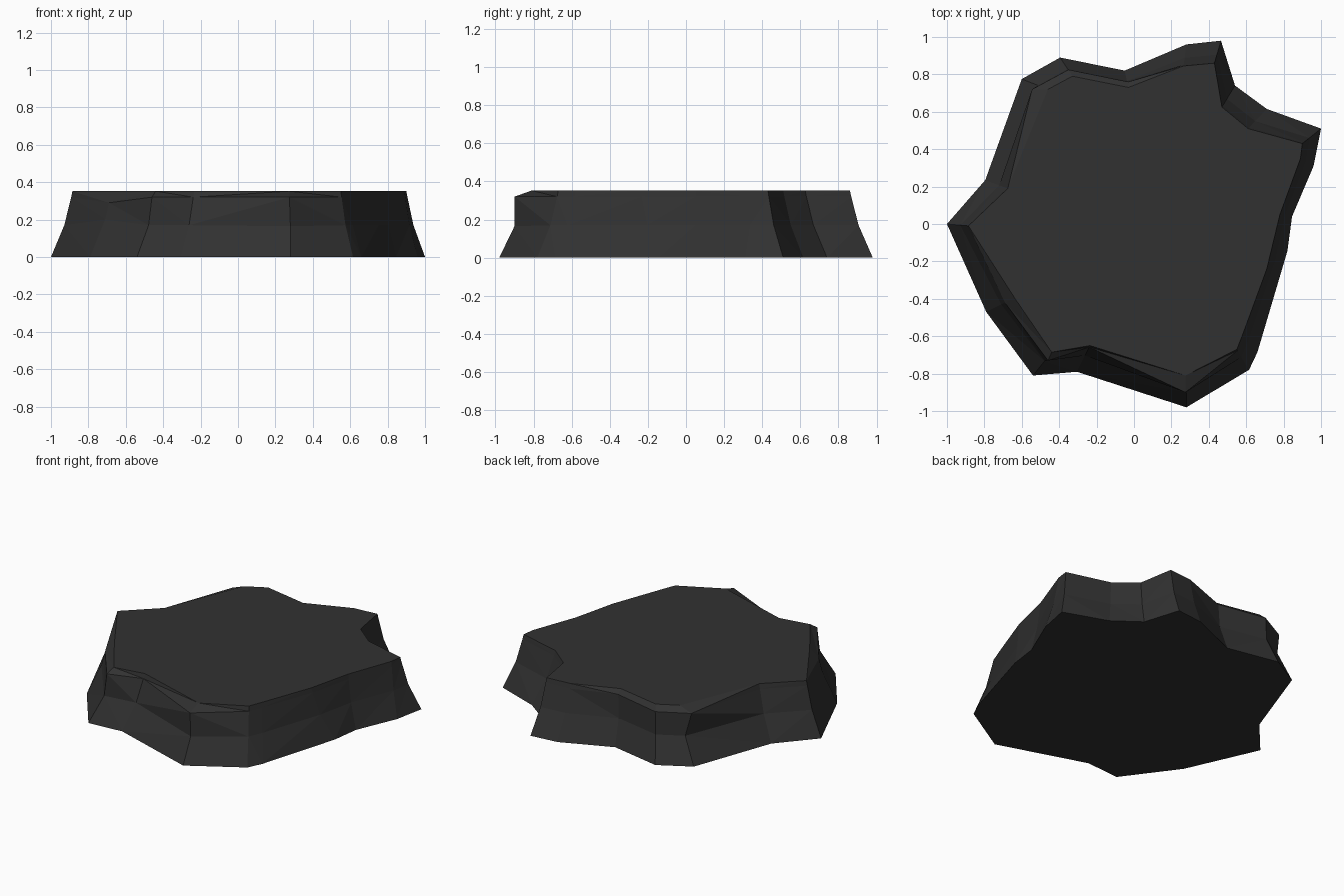
import bpy, bmesh

HEIGHT = 0.352

# Matching outline points: bottom x, y and top x, y (counter-clockwise)
OUTLINE = [
    (-1.00, 0.00, -0.885, -0.01), (-0.79, -0.47, -0.635, -0.40),
    (-0.54, -0.81, -0.44, -0.685), (-0.305, -0.79, -0.235, -0.65),
    (0.28, -0.98, 0.275, -0.81), (0.615, -0.78, 0.55, -0.67),
    (0.66, -0.685, 0.585, -0.58), (0.82, -0.145, 0.71, -0.24),
    (0.845, 0.04, 0.78, 0.05), (0.96, 0.31, 0.89, 0.35),
    (1.00, 0.51, 0.90, 0.43), (0.71, 0.615, 0.61, 0.51),
    (0.54, 0.74, 0.47, 0.625), (0.465, 0.98, 0.43, 0.86),
    (0.28, 0.96, 0.265, 0.845), (-0.05, 0.82, -0.03, 0.73),
    (-0.395, 0.89, -0.33, 0.79), (-0.60, 0.775, -0.46, 0.72),
    (-0.795, 0.235, -0.675, 0.19),
]
# Chipped rim corners: x, y, z just below the top edge
CHIPS = {1: (-0.69, -0.42, 0.29), 2: (-0.46, -0.73, 0.32), 4: (0.275, -0.90, 0.32),
         15: (-0.03, 0.76, 0.325), 16: (-0.35, 0.825, 0.32), 17: (-0.545, 0.72, 0.32)}
# Face of the slab halfway up
MIDS = {1: (-0.71, -0.43, 0.20), 4: (0.28, -0.90, 0.165)}


def ring(bm, t, z, special):
    """One horizontal loop, blended from bottom to top outline."""
    return [bm.verts.new(special.get(i, (bx + (tx - bx) * t, by + (ty - by) * t, z)))
            for i, (bx, by, tx, ty) in enumerate(OUTLINE)]


stone = bpy.data.materials.new("dark_stone")
stone.diffuse_color = (0.031, 0.031, 0.031, 1)

# Rock slab: stacked loops, capped top and bottom
bm = bmesh.new()
rings = [ring(bm, 0, 0, {}), ring(bm, 0.62, 0.17, MIDS),
         ring(bm, 0.94, 0.32, CHIPS), ring(bm, 1, HEIGHT, {})]
n = len(OUTLINE)
for low, high in zip(rings, rings[1:]):
    for i in range(n):
        j = (i + 1) % n
        bm.faces.new((low[i], low[j], high[j], high[i]))
sides = list(bm.faces)
bmesh.ops.triangulate(bm, faces=sides)
bm.faces.new(rings[0][::-1])
bm.faces.new(rings[-1])
bmesh.ops.recalc_face_normals(bm, faces=bm.faces)

mesh = bpy.data.meshes.new("rock_slab")
bm.to_mesh(mesh)
bm.free()
mesh.materials.append(stone)
slab = bpy.data.objects.new("rock_slab", mesh)
bpy.context.collection.objects.link(slab)
